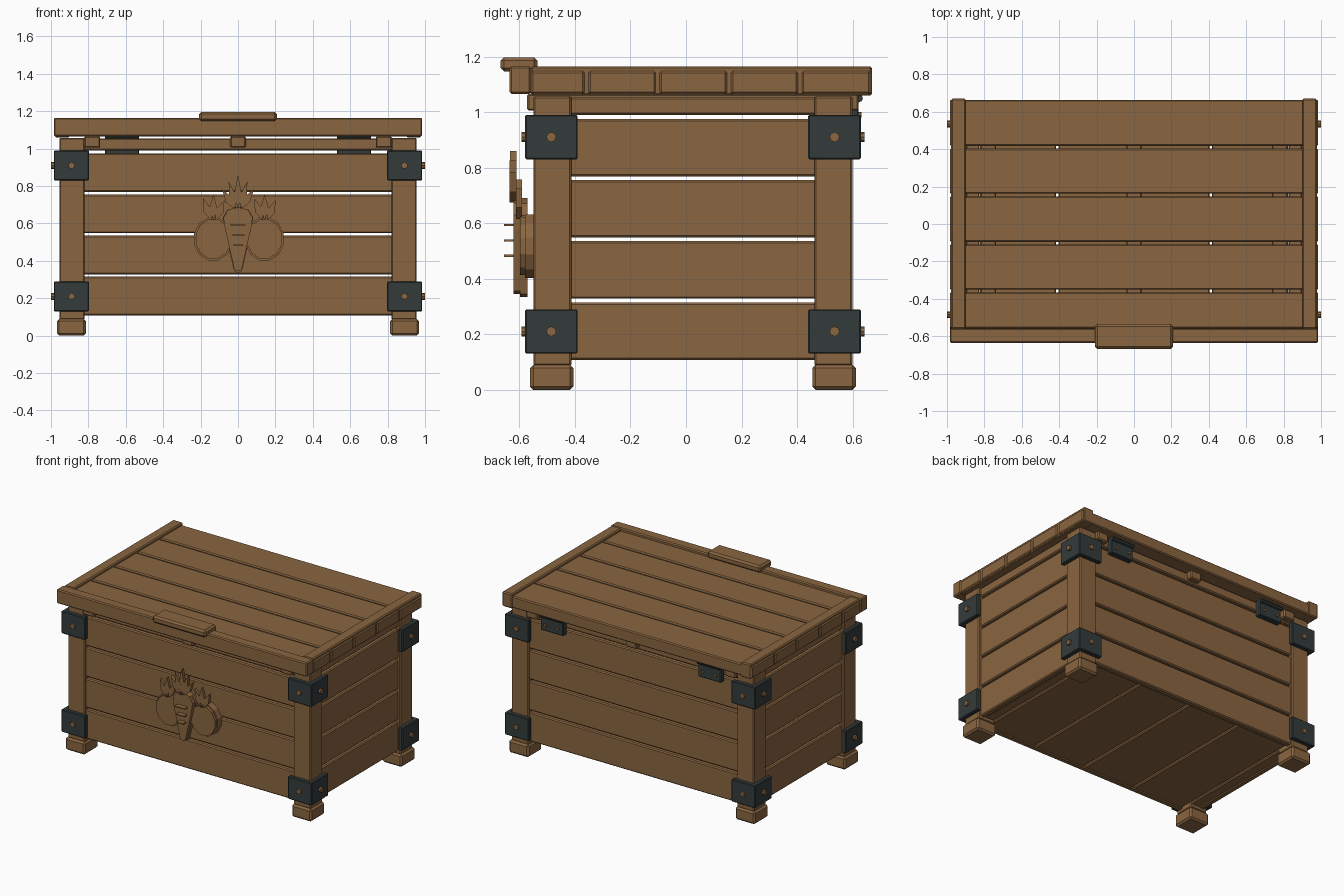
import bpy, bmesh, math
from mathutils import Matrix, Vector

if "Cube" in bpy.data.objects:
    bpy.data.objects.remove(bpy.data.objects["Cube"])


def material(name, rgb):
    m = bpy.data.materials.new(name)
    m.diffuse_color = (*rgb, 1)
    m.use_nodes = True
    m.node_tree.nodes["Principled BSDF"].inputs["Base Color"].default_value = m.diffuse_color
    return m


WOOD = material("warm_wood", (0.255, 0.133, 0.052))
METAL = material("dark_metal", (0.034, 0.044, 0.044))
CY = 0.025  # middle of the chest body in y


def finish(name, bm, mat):
    bmesh.ops.recalc_face_normals(bm, faces=bm.faces)
    me = bpy.data.meshes.new(name)
    bm.to_mesh(me)
    bm.free()
    me.materials.append(mat)
    ob = bpy.data.objects.new(name, me)
    bpy.context.scene.collection.objects.link(ob)
    return ob


def box(name, x, y, z, mat=WOOD, bevel=0.007):
    """Box from (min, max) ranges, with a small chamfer."""
    x, y, z = sorted(x), sorted(y), sorted(z)
    bm = bmesh.new()
    bmesh.ops.create_cube(bm, size=1)
    for v in bm.verts:
        v.co = Vector([r[0] if c < 0 else r[1] for c, r in zip(v.co, (x, y, z))])
    if bevel:
        bmesh.ops.bevel(bm, geom=list(bm.edges), offset=bevel, segments=1, affect='EDGES')
    return finish(name, bm, mat)


def rod(name, centre, axis, radius, length, mat=WOOD, sides=8):
    bm = bmesh.new()
    bmesh.ops.create_cone(bm, cap_ends=True, segments=sides, radius1=radius,
                          radius2=radius, depth=length)
    rot = Vector((0, 0, 1)).rotation_difference(Vector(axis)).to_matrix().to_4x4()
    bm.transform(Matrix.Translation(centre) @ rot)
    return finish(name, bm, mat)


def plate(name, pts, y0, y1):
    """Flat outline in x/z, extruded along y."""
    bm = bmesh.new()
    f = bm.faces.new([bm.verts.new((px, y0, pz)) for px, pz in pts])
    ext = bmesh.ops.extrude_face_region(bm, geom=[f])
    for v in ext["geom"]:
        if isinstance(v, bmesh.types.BMVert):
            v.co.y = y1
    return finish(name, bm, WOOD)


def my(y, side):
    """Front value of y, or its mirror on the back half."""
    return y if side < 0 else 2 * CY - y


# Corner posts, feet, metal brackets and rivets
for sx in (-1, 1):
    for sy in (-1, 1):
        Y = lambda a, b: (my(a, sy), my(b, sy))
        X = lambda a, b: (sx * a, sx * b)
        box("corner_post", X(.82, .955), Y(-.55, -.412), (.085, 1.058))
        box("foot", X(.813, .968), Y(-.562, -.405), (0, .09), bevel=.012)
        for zc in (.21, .91):
            z = (zc - .08, zc + .08)
            box("bracket_face", X(.797, .985), Y(-.58, -.548), z, METAL, .005)
            box("bracket_side", X(.953, .985), Y(-.58, -.39), z, METAL, .005)
            rod("rivet_face", (sx * .89, my(-.58, sy), zc), (0, 1, 0), .018, .024)
            rod("rivet_side", (sx * .988, my(-.485, sy), zc), (1, 0, 0), .018, .024)

# Wall planks on all four sides
rows = [(.108 + .22 * i, .108 + .22 * i + .207) for i in range(4)] + [(.99, 1.055)]
for z in rows:
    for s in (-1, 1):
        box("long_wall_plank", (-.83, .83), (my(-.535, s), my(-.495, s)), z)
        box("short_wall_plank", (s * .935, s * .895), (-.42, .47), z)

# Floor planks
for i in range(4):
    x0 = -.82 + .41 * i
    box("floor_plank", (x0 + .006, x0 + .404), (-.5, .55), (.112, .15))
for s in (-1, 1):
    box("floor_edge_rail", (s * .825, s * .9), (-.42, .47), (.112, .15))

# Lid planks, rims and handle
edges = [-.565, -.358, -.102, .155, .41, .664]
for a, b in zip(edges, edges[1:]):
    box("lid_plank", (-.985, .985), (a + .007, b - .007 if b < .6 else b), (1.065, 1.148))
for s in (-1, 1):
    box("lid_side_rim", (s * .9, s * .978), (-.56, .67), (1.06, 1.165))
box("lid_front_rim", (-.985, .985), (-.635, -.558), (1.065, 1.165))
box("lid_handle", (-.208, .208), (-.668, -.535), (1.147, 1.197), bevel=.012)

# Battens under the lid
for x in (-.78, 0, .78):
    box("lid_batten", (x - .043, x + .043), (-.572, .622), (1.005, 1.066))

# Back hinges
for s in (-1, 1):
    c = s * .62
    box("hinge_plate", (c - .09, c + .09), (.58, .622), (.945, 1.062), METAL, .005)
    rod("hinge_barrel", (c, .622, 1.05), (1, 0, 0), .015, .18, METAL)
    for d in (-.05, .05):
        rod("hinge_rivet", (c + d, .624, .99), (0, 1, 0), .01, .016)


# Carved vegetables on the front
def leaf(name, base, tip, width, y0, y1):
    b, t = Vector(base), Vector(tip)
    d = t - b
    n = Vector((-d.y, d.x)).normalized() * width
    m = b + d * .45
    plate(name, [b, m - n, t, m + n], y0, y1)


for s, cx in ((-1, -.132), (1, .142)):
    for r, y0, y1 in ((.118, -.58, -.53), (.108, -.598, -.578)):
        pts = [(cx + r * .9 * math.cos(a), .517 + r * math.sin(a))
               for a in (2 * math.pi * (k + .5) / 12 for k in range(12))]
        plate("round_vegetable", pts, y0, y1)
    for dx, tz in ((-.055, .735), (0, .757), (.06, .725)):
        leaf("round_vegetable_leaf", (cx + dx * .2, .615), (cx + dx, tz), .022,
             -.612, -.59)

carrot = [(0, .69), (-.055, .672), (-.078, .63), (-.07, .575), (-.02, .355),
          (0, .345), (.02, .355), (.07, .575), (.078, .63), (.055, .672)]
plate("carrot_backing", [(x * 1.05, (z - .52) * 1.03 + .515) for x, z in carrot], -.597, -.57)
plate("carrot", carrot, -.622, -.595)
for dx, tz in ((-.085, .785), (-.05, .825), (0, .86), (.05, .825), (.085, .785)):
    leaf("carrot_leaf", (dx * .2, .675), (dx, tz), .02, -.634 - .02 * abs(dx), -.61)
for x, z, w in ((0, .593, .04), (.003, .538, .032), (.002, .483, .026)):
    box("carrot_groove", (x - w, x + w), (-.655, -.62), (z - .004, z + .004), bevel=0)
